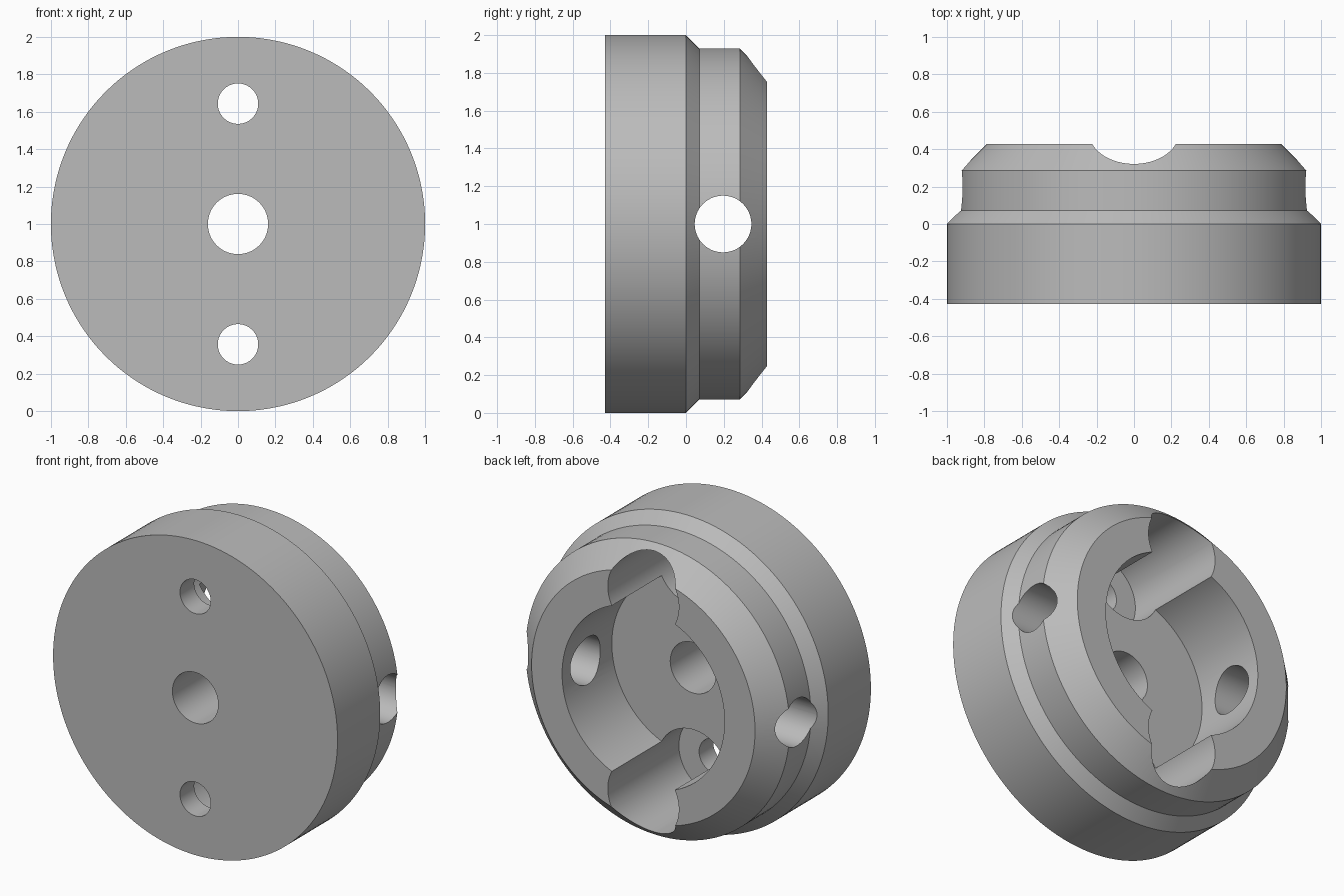
import bpy
import bmesh
from math import pi
from mathutils import Matrix, Vector

cube = bpy.data.objects.get("Cube")
if cube:
    bpy.data.objects.remove(cube, do_unlink=True)

CENTRE_Z = 1.0

grey = bpy.data.materials.new("plain grey")
grey.use_nodes = True
colour = (0.5, 0.5, 0.5, 1)
grey.diffuse_color = colour
grey.node_tree.nodes["Principled BSDF"].inputs["Base Color"].default_value = colour


def add_object(name, bm):
    bmesh.ops.recalc_face_normals(bm, faces=bm.faces)
    mesh = bpy.data.meshes.new(name)
    bm.to_mesh(mesh)
    bm.free()
    mesh.materials.append(grey)
    obj = bpy.data.objects.new(name, mesh)
    bpy.context.collection.objects.link(obj)
    return obj


def lathe(name, profile, steps=144):
    """Turn a (y, radius) profile around the y axis, closing both ends."""
    bm = bmesh.new()
    rings = []
    for y, r in profile:
        rings.append([bm.verts.new(Matrix.Rotation(2 * pi * i / steps, 3, 'Y')
                                   @ Vector((0, y, r)) + Vector((0, 0, CENTRE_Z)))
                      for i in range(steps)])
    for a, b in zip(rings, rings[1:]):
        for i in range(steps):
            j = (i + 1) % steps
            bm.faces.new((a[i], a[j], b[j], b[i]))
    bm.faces.new(rings[0])
    bm.faces.new(rings[-1])
    return add_object(name, bm)


def cylinder(name, radius, start, end, steps=72):
    """Straight cylinder between two points."""
    start, end = Vector(start), Vector(end)
    axis = end - start
    bm = bmesh.new()
    turn = Vector((0, 0, 1)).rotation_difference(axis).to_matrix().to_4x4()
    bmesh.ops.create_cone(bm, cap_ends=True, segments=steps, radius1=radius,
                          radius2=radius, depth=axis.length,
                          matrix=Matrix.Translation((start + end) / 2) @ turn)
    return add_object(name, bm)


def bore(name, radius, offset, floor, top=0.6, steps=72):
    """Cylinder along y, raised by offset from the disc centre."""
    z = CENTRE_Z + offset
    return cylinder(name, radius, (0, floor, z), (0, top, z), steps)


# Turned disc: wide flange, stepped waist and chamfered back rim
body = lathe("hub_body", [(-0.4286, 1), (0, 1), (0.0714, 0.9286),
                          (0.2857, 0.9286), (0.4286, 0.7857)])

# Main recess, centre hole and the cross hole through the side walls
cutters = [
    bore("recess_cutter", 0.5714, 0, -0.0714, steps=120),
    bore("centre_hole_cutter", 0.161, 0, -0.6, 0.1),
    cylinder("cross_hole_cutter", 0.15, (-1.2, 0.196, CENTRE_Z), (1.2, 0.196, CENTRE_Z)),
]
# Upper and lower screw pockets with their through holes
for side, label in ((1, "upper"), (-1, "lower")):
    cutters.append(bore(label + "_pocket_cutter", 0.25, side * 0.643, -0.2857))
    cutters.append(bore(label + "_screw_hole_cutter", 0.108, side * 0.643, -0.6, 0))

bpy.context.view_layer.objects.active = body
for cutter in cutters:
    cutter.hide_render = True
    cut = body.modifiers.new(cutter.name, 'BOOLEAN')
    cut.operation = 'DIFFERENCE'
    cut.solver = 'EXACT'
    cut.object = cutter
    bpy.ops.object.modifier_apply(modifier=cut.name)
    bpy.data.objects.remove(cutter, do_unlink=True)

# Smooth the round walls, keep machined edges crisp
bpy.ops.object.select_all(action='DESELECT')
body.select_set(True)
bpy.ops.object.shade_smooth_by_angle(angle=pi / 9)
